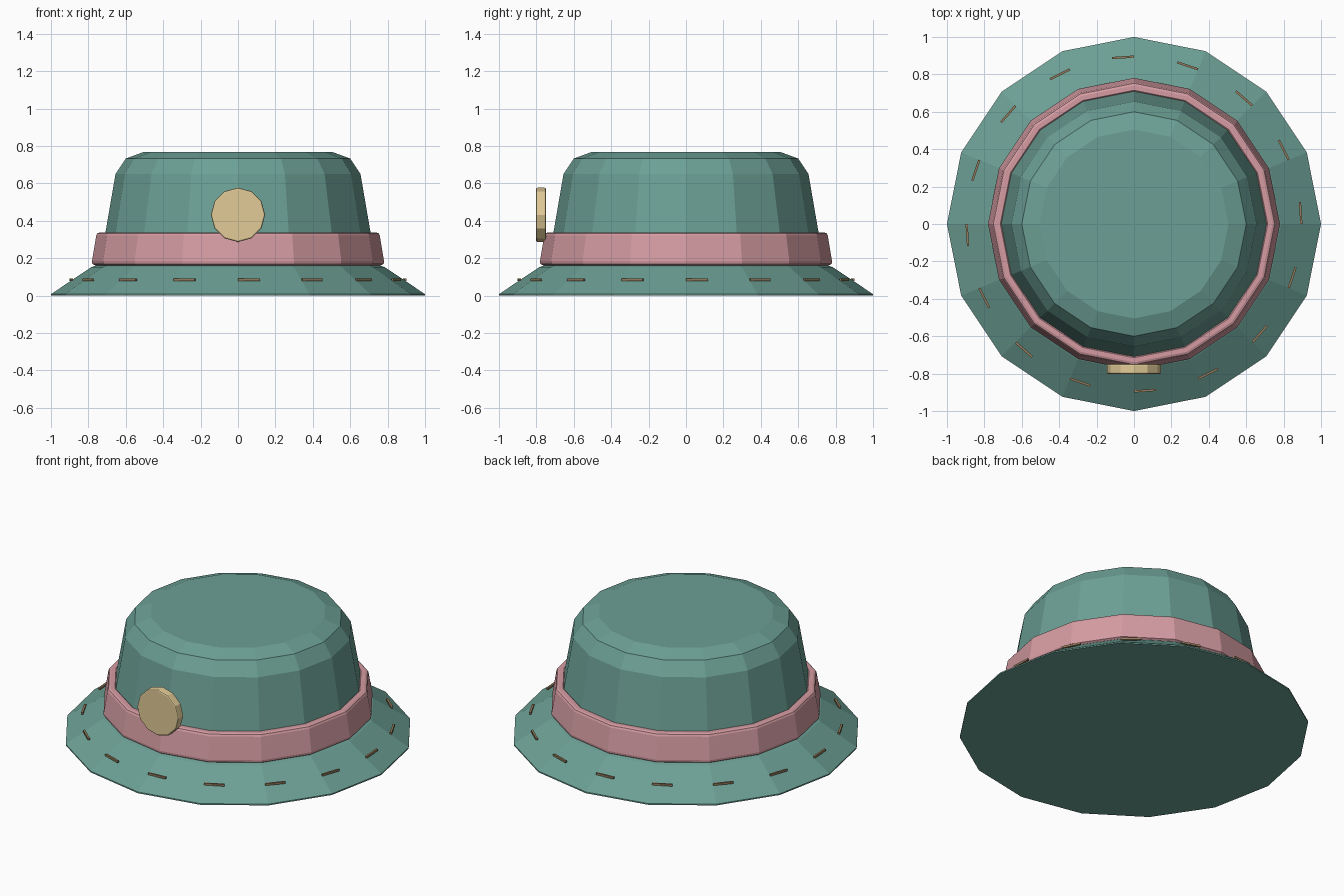
import bpy, bmesh, math
from mathutils import Matrix, Vector

if "Cube" in bpy.data.objects:
    bpy.data.objects.remove(bpy.data.objects["Cube"])

SIDES = 16


def material(name, rgb):
    m = bpy.data.materials.new(name)
    m.diffuse_color = (*rgb, 1)
    m.use_nodes = True
    m.node_tree.nodes["Principled BSDF"].inputs["Base Color"].default_value = m.diffuse_color
    return m


def finish(bm, name, mat):
    bmesh.ops.recalc_face_normals(bm, faces=bm.faces)
    me = bpy.data.meshes.new(name)
    bm.to_mesh(me)
    bm.free()
    me.materials.append(mat)
    ob = bpy.data.objects.new(name, me)
    bpy.context.collection.objects.link(ob)
    return ob


def lathe(name, profile, mat, closed=False):
    """Spin (radius, z) points; a closed profile makes a ring, an open one gets end caps."""
    bm = bmesh.new()
    rings = []
    for r, z in profile:
        rings.append([bm.verts.new((r * math.cos(math.tau * i / SIDES),
                                    r * math.sin(math.tau * i / SIDES), z))
                      for i in range(SIDES)])
    pairs = list(zip(rings, rings[1:]))
    if closed:
        pairs.append((rings[-1], rings[0]))
    else:
        bm.faces.new(rings[0])
        bm.faces.new(rings[-1])
    for a, b in pairs:
        for i in range(SIDES):
            j = (i + 1) % SIDES
            bm.faces.new((a[i], a[j], b[j], b[i]))
    return finish(bm, name, mat)


teal = material("teal_felt", (0.15, 0.35, 0.30))
pink = material("pink_ribbon", (0.66, 0.33, 0.36))
tan = material("tan_button", (0.76, 0.60, 0.31))
brown = material("brown_thread", (0.30, 0.20, 0.11))

# Brim and crown as one closed body
lathe("hat_body", [(1.0, 0.0), (1.0, 0.008), (0.785, 0.152), (0.74, 0.168),
                   (0.71, 0.33), (0.655, 0.65), (0.60, 0.733), (0.505, 0.768)], teal)

# Ribbon with softened edges
lathe("hat_band", [(0.70, 0.162), (0.765, 0.162), (0.779, 0.170), (0.781, 0.184),
                   (0.758, 0.322), (0.752, 0.333), (0.740, 0.338), (0.715, 0.338),
                   (0.700, 0.325)], pink, closed=True)

# Round button on the front
bm = bmesh.new()
bmesh.ops.create_cone(bm, cap_ends=True, segments=12, radius1=0.145, radius2=0.145, depth=0.054,
                      matrix=Matrix.Translation((0, -0.775, 0.432)) @ Matrix.Rotation(math.pi / 2, 4, 'X'))
rims = [e for e in bm.edges if abs(e.verts[0].co.y - e.verts[1].co.y) < 1e-4]
bmesh.ops.bevel(bm, geom=rims, offset=0.008, segments=2, profile=0.5, affect='EDGES')
finish(bm, "front_button", tan)

# Stitches around the brim
bm = bmesh.new()
for k in range(SIDES):
    a = math.radians(3.8) + math.tau * k / SIDES
    place = Matrix.Rotation(a, 4, 'Z') @ Matrix.Translation((0.893, 0, 0.085))
    bmesh.ops.create_cube(bm, size=1, matrix=place @ Matrix.Diagonal((0.012, 0.118, 0.012, 1)))
finish(bm, "brim_stitches", brown)
